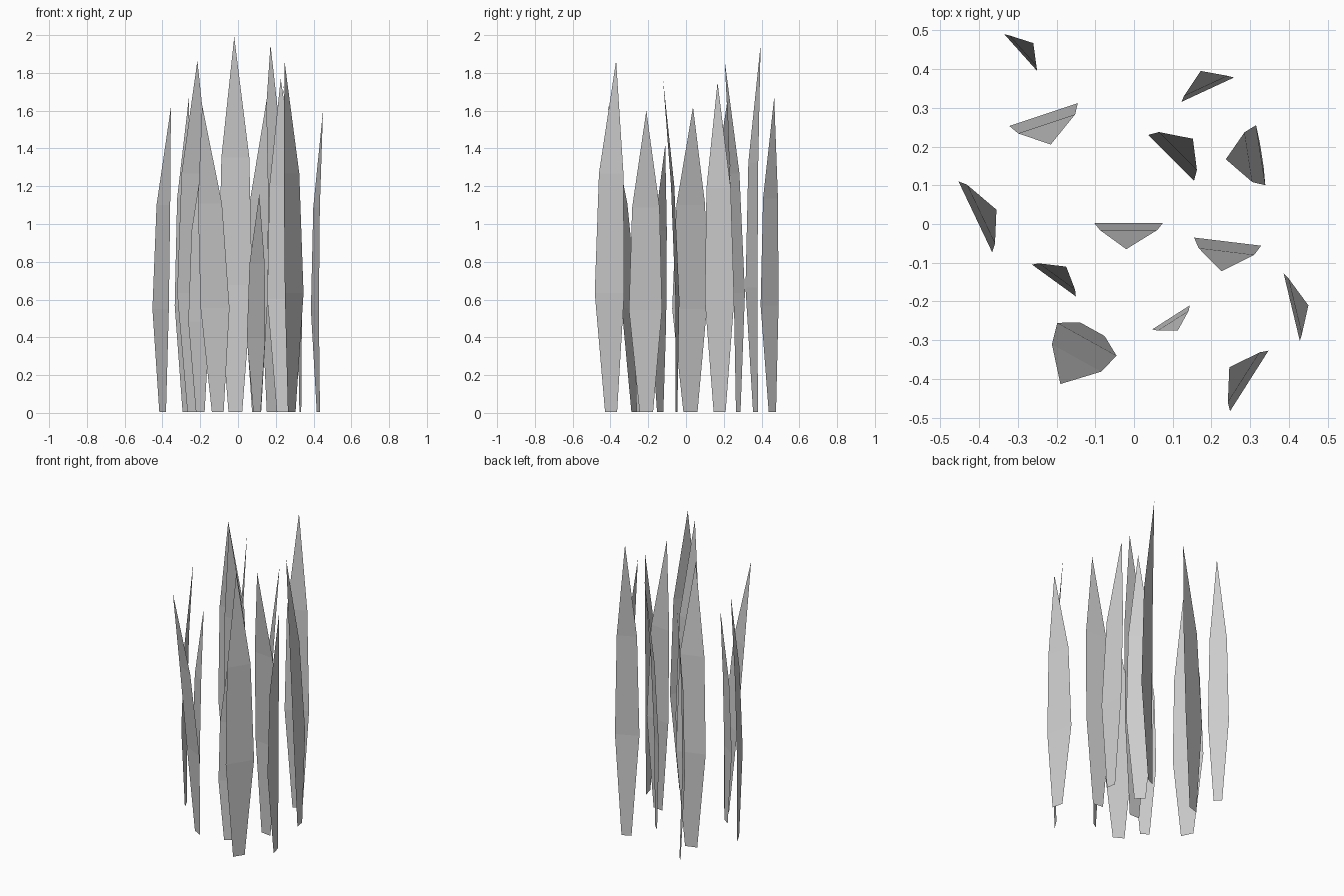
import bpy
from mathutils import Vector

# Each blade: ends of its widest line (x, y, x, y), tip (x, y), height
BLADES = [
    (-.103, .003, .075, .003, -.020, -.065, 1.99),
    (.155, -.035, .328, -.056, .226, -.122, 1.77),
    (-.198, -.255, -.045, -.340, -.190, -.413, 1.63),
    (-.322, .253, -.145, .312, -.215, .205, 1.865),
    (-.335, .490, -.250, .395, -.260, .467, 1.67),
    (.122, .315, .258, .378, .172, .395, 1.95),
    (.037, .230, .155, .112, .152, .220, 1.66),
    (.315, .255, .339, .100, .237, .167, 1.75),
    (-.453, .110, -.366, -.073, -.355, .037, 1.62),
    (-.263, -.105, -.150, -.187, -.175, -.110, 1.42),
    (.386, -.127, .428, -.302, .450, -.210, 1.60),
    (.047, -.272, .144, -.210, .113, -.275, 1.16),
    (.248, -.483, .347, -.327, .246, -.370, 1.865),
]


def grass_blade(name, x1, y1, x2, y2, tx, ty, h):
    a, b, tip = Vector((x1, y1)), Vector((x2, y2)), Vector((tx, ty))
    mid, half = (a + b) / 2, (b - a) / 2
    n = Vector((-half.y, half.x)).normalized()
    d = (tip - mid).dot(n)
    if d < 0:
        n, d = -n, -d
    curve = .075 * h
    # rows: width factor, bend offset, height
    rows = [(.41, -.538 * d + .35 * curve, .006),
            (1.0, 0, .34 * h),
            (.83, .508 * d - .106 * curve, .68 * h)]
    verts = []
    for w, off, z in rows:
        for s in (-1, 1):
            verts.append((*(mid + half * w * s + n * off), z))
    verts.append((*tip, h))
    faces = [(0, 1, 3, 2), (2, 3, 5, 4), (4, 5, 6)]
    # keep the front of the blade on the side away from the bend-over
    if n.cross(half) > 0:
        faces = [f[::-1] for f in faces]
    me = bpy.data.meshes.new(name)
    me.from_pydata(verts, [], faces)
    me.update()
    ob = bpy.data.objects.new(name, me)
    bpy.context.collection.objects.link(ob)


# Tuft of separate blades
for i, blade in enumerate(BLADES):
    # lift so that one blade touches the ground
    grass_blade(f"grass_blade_{i + 1}", *blade)
